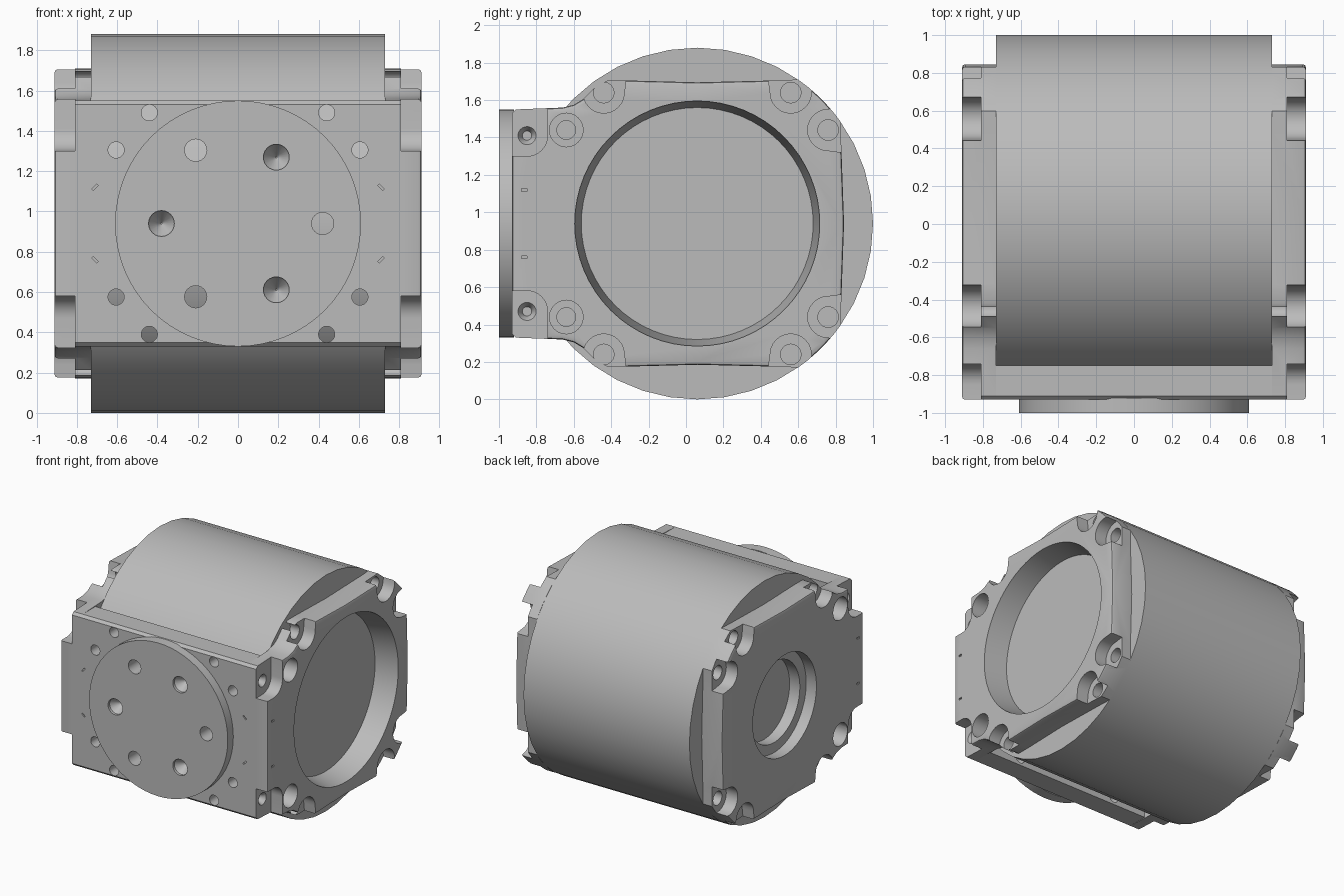
import bpy, bmesh
from math import sin, cos, pi, radians
from mathutils import Matrix, Vector

if "Cube" in bpy.data.objects:
    bpy.data.objects.remove(bpy.data.objects["Cube"])

CY, CZ = 0.06, 0.94          # housing axis
grey = bpy.data.materials.new("machined grey")
grey.use_nodes = True
COLOUR = (0.5, 0.5, 0.5, 1)
grey.diffuse_color = COLOUR
grey.node_tree.nodes["Principled BSDF"].inputs["Base Color"].default_value = COLOUR


def finish(bm, name):
    bmesh.ops.recalc_face_normals(bm, faces=bm.faces)
    mesh = bpy.data.meshes.new(name)
    bm.to_mesh(mesh)
    bm.free()
    mesh.materials.append(grey)
    ob = bpy.data.objects.new(name, mesh)
    bpy.context.collection.objects.link(ob)
    return ob


def lathe(name, profile, axis, a, z, n=24):
    """Revolve (radius, height) points about a line along x or y."""
    bm = bmesh.new()
    rings = []
    for r, h in profile:
        ring = []
        for i in range(n):
            t = 2 * pi * i / n
            u, w = a + r * cos(t), z + r * sin(t)
            ring.append(bm.verts.new((h, u, w) if axis == "x" else (u, h, w)))
        rings.append(ring)
    for p, q in zip(rings, rings[1:]):
        for i in range(n):
            j = (i + 1) % n
            bm.faces.new((p[i], p[j], q[j], q[i]))
    bm.faces.new(rings[0])
    bm.faces.new(rings[-1])
    return finish(bm, name)


def prism(name, outline, x0, x1, bevel=0):
    """Extrude a (y, height above axis) outline along x; round the rim at x1."""
    bm = bmesh.new()
    face = bm.faces.new([bm.verts.new((x0, y, CZ + h)) for y, h in outline])
    new = bmesh.ops.extrude_face_region(bm, geom=[face])["geom"]
    bmesh.ops.translate(bm, vec=(x1 - x0, 0, 0),
                        verts=[v for v in new if isinstance(v, bmesh.types.BMVert)])
    if bevel:
        rim = [e for e in bm.edges if all(abs(v.co.x - x1) < 1e-4 for v in e.verts)]
        bmesh.ops.bevel(bm, geom=rim, offset=bevel, segments=2, profile=0.5, affect="EDGES")
    return finish(bm, name)


def box(name, centre, size, turn=0):
    bm = bmesh.new()
    bmesh.ops.create_cube(bm, size=1, matrix=Matrix.Translation(Vector(centre))
                          @ Matrix.Rotation(turn, 4, "Y") @ Matrix.Diagonal((*size, 1)))
    return finish(bm, name)


def carve(ob, cutters):
    for c in cutters:
        c.hide_render = True
        m = ob.modifiers.new("cut", "BOOLEAN")
        m.operation, m.solver, m.object = "DIFFERENCE", "EXACT", c
    deps = bpy.context.evaluated_depsgraph_get()
    mesh = bpy.data.meshes.new_from_object(ob.evaluated_get(deps))
    ob.modifiers.clear()
    ob.data = mesh


def smooth(ob):
    bpy.ops.object.select_all(action="DESELECT")
    ob.select_set(True)
    bpy.context.view_layer.objects.active = ob
    bpy.ops.object.shade_smooth_by_angle(angle=radians(32))


def corner_pocket(y, h, d, side):
    """Rounded pocket about a bolt, flaring outward along direction d."""
    r, reach = 0.11, 0.3
    px, py = -d[1], d[0]
    pts = [(y + r * (px * cos(t) - d[0] * sin(t)), h + r * (py * cos(t) - d[1] * sin(t)))
           for t in [pi * i / 12 for i in range(13)]]
    w = 1.35 * r
    pts.append((y + d[0] * reach - px * w, h + d[1] * reach - py * w))
    pts.append((y + d[0] * reach + px * w, h + d[1] * reach + py * w))
    return prism("pocket_cutter", pts, side * 0.81, side * 1.0)


def front_pocket(s, side):
    arc = [(-0.85 + 0.11 * sin(t), s * (0.47 - 0.11 * cos(t)))
           for t in [pi / 2 * i / 8 for i in range(9)]]
    pts = [(-1.1, s * 0.36)] + arc + [(-0.74, s * 0.8), (-1.1, s * 0.8)]
    return prism("pocket_cutter", pts, side * 0.81, side * 1.0)


# Drum housing
parts = [lathe("drum_housing", [(0.94, -0.73), (0.94, 0.73)], "x", CY, CZ, 40)]
cutters = []

# End plates, one outline mirrored top to bottom
half = [(-0.93, 0.59), (-0.91, 0.61), (-0.66, 0.62), (-0.6, 0.635), (-0.55, 0.665),
        (-0.48, 0.735), (-0.42, 0.765), (-0.32, 0.765), (0.06, 0.755), (0.48, 0.765)]
half += [(CY + 0.94 * cos(t), 0.94 * sin(t)) for t in [radians(55 - 4 * i) for i in range(6)]]
half += [(0.83, 0.42)]
outline = half + [(0.845, 0)] + [(y, -h) for y, h in reversed(half)]

for side, label in ((1, "left"), (-1, "right")):
    plate = prism(label + "_end_plate", outline, side * 0.73, side * 0.91, 0.015)
    cuts = []
    for s in (1, -1):
        for y, h, d in ((-0.44, 0.7, (0, s)), (0.56, 0.7, (0, s)), (0.76, 0.5, (1, 0))):
            cuts.append(corner_pocket(y, s * h, d, side))
            cuts.append(lathe("bolt_cutter", [(0.055, side * 0.7), (0.055, side)],
                              "x", y, CZ + s * h))
        cuts.append(front_pocket(s, side))
        cuts.append(lathe("tapped_cutter", [(0.025, side * 0.76), (0.035, side * 0.79),
                                            (0.055, side * 0.82)], "x", -0.85, CZ + s * 0.47))
        cuts.append(lathe("counterbore_cutter", [(0.05, side * 0.7), (0.05, side * 0.79),
                                                 (0.09, side * 0.79), (0.09, side)],
                          "x", -0.64, CZ + s * 0.5))
        cuts.append(box("mark_cutter", (side * 0.91, -0.865, CZ + s * 0.18), (0.02, 0.03, 0.015)))
    # Wide bore on one end, stepped bore on the other
    bore = [(0.62, 0.7), (0.62, 0.735), (0.655, 0.9), (0.655, 1)] if side > 0 else \
           [(0.32, -0.7), (0.32, -0.82), (0.4, -0.82), (0.4, -1)]
    cuts.append(lathe("bore_cutter", bore, "x", CY, CZ, 64))
    carve(plate, cuts)
    parts.append(plate)
    cutters += cuts

# Front mounting plate and round boss
profile = [(-0.75, 0.61), (-0.91, 0.61), (-0.93, 0.59),
           (-0.93, -0.59), (-0.91, -0.61), (-0.75, -0.61)]
front = prism("front_plate", profile, -0.73, 0.73)
boss = lathe("front_boss", [(0.61, -1.0), (0.61, -0.92)], "y", 0, CZ, 64)

holes = []
for k in range(3):
    t = 2 * pi * k / 3
    holes.append(lathe("dowel_cutter", [(0.055, -1.1), (0.055, -0.7)],
                       "y", 0.42 * cos(t), CZ + 0.42 * sin(t)))
    t += pi / 3
    holes.append(lathe("countersink_cutter", [(0.064, -1.1), (0.064, -0.98), (0.004, -0.9)],
                       "y", 0.38 * cos(t), CZ + 0.38 * sin(t)))
edge = []
for sx in (1, -1):
    for sz in (1, -1):
        for x, h in ((0.44, 0.55), (0.605, 0.365)):
            edge.append(lathe("screw_cutter", [(0.04, -1.1), (0.04, -0.7)],
                              "y", sx * x, CZ + sz * h))
        edge.append(box("mark_cutter", (sx * 0.71, -0.93, CZ + sz * 0.18),
                        (0.035, 0.02, 0.01), sx * sz * pi / 4))
carve(front, holes + edge)
carve(boss, holes)
parts += [front, boss]

for c in cutters + holes + edge:
    bpy.data.objects.remove(c)
for ob in parts:
    smooth(ob)
